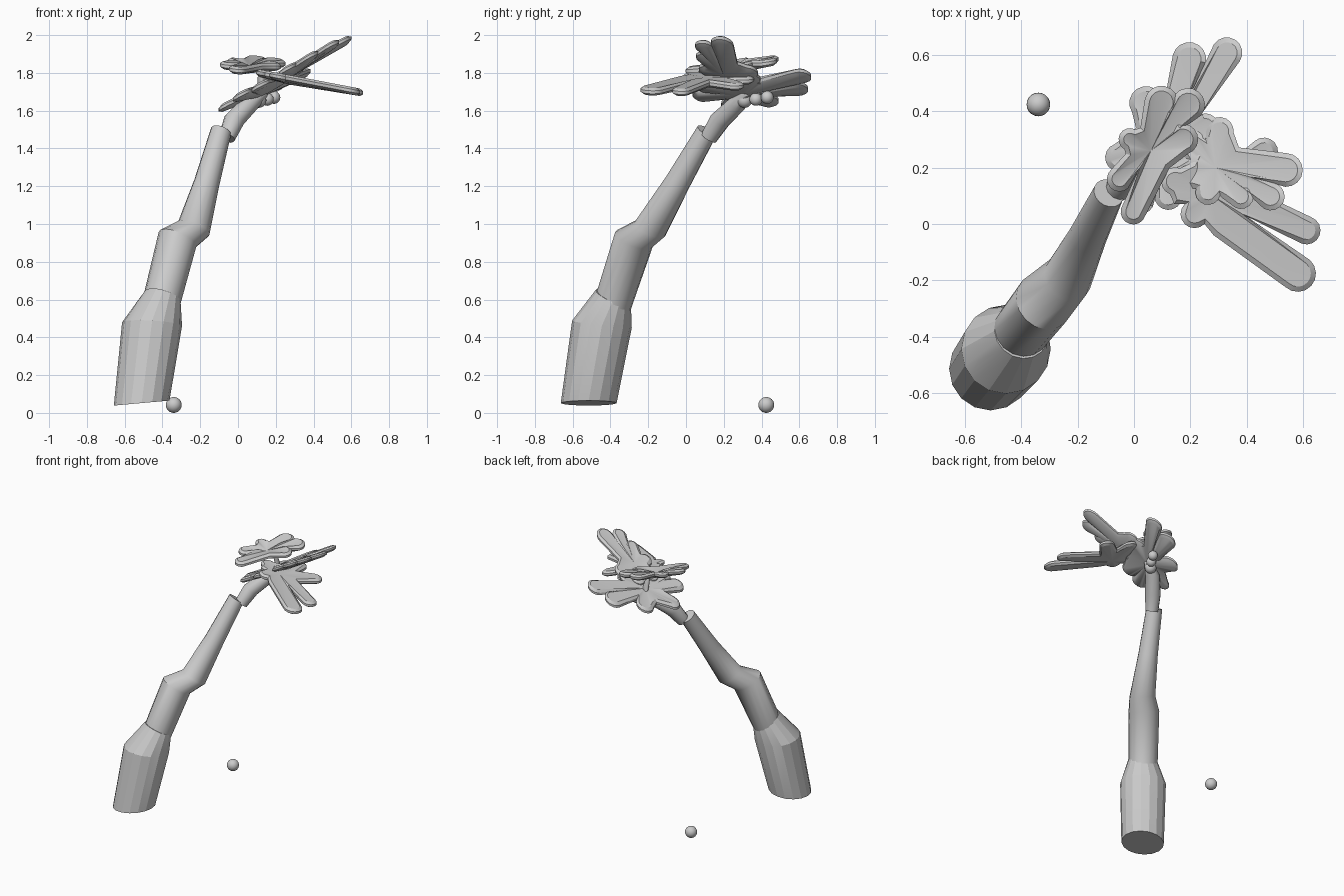
import bpy, bmesh, math
from mathutils import Vector

cube = bpy.data.objects.get("Cube")
if cube:
    bpy.data.objects.remove(cube, do_unlink=True)

GREY = (0.6, 0.6, 0.6, 1.0)
grey = bpy.data.materials.new("plain_grey")
grey.use_nodes = True
grey.diffuse_color = GREY
grey.node_tree.nodes["Principled BSDF"].inputs["Base Color"].default_value = GREY


def finish(bm, name, angle):
    """Turn a bmesh into a shaded object."""
    bmesh.ops.recalc_face_normals(bm, faces=bm.faces)
    mesh = bpy.data.meshes.new(name)
    bm.to_mesh(mesh)
    bm.free()
    mesh.materials.append(grey)
    obj = bpy.data.objects.new(name, mesh)
    bpy.context.collection.objects.link(obj)
    bpy.ops.object.select_all(action='DESELECT')
    obj.select_set(True)
    bpy.context.view_layer.objects.active = obj
    bpy.ops.object.shade_smooth_by_angle(angle=math.radians(angle))
    return obj


def tube(name, rings, sides, angle):
    """Loft circles given as (centre, normal, radius)."""
    bm = bmesh.new()
    loops = []
    for centre, normal, radius in rings:
        turn = Vector((0, 0, 1)).rotation_difference(Vector(normal))
        loop = []
        for i in range(sides):
            a = math.tau * i / sides
            p = turn @ Vector((radius * math.cos(a), radius * math.sin(a), 0))
            loop.append(bm.verts.new(p + Vector(centre)))
        loops.append(loop)
    for low, high in zip(loops, loops[1:]):
        for i in range(sides):
            j = (i + 1) % sides
            bm.faces.new((low[i], low[j], high[j], high[i]))
    bm.faces.new(loops[0][::-1])
    bm.faces.new(loops[-1])
    return finish(bm, name, angle)


def leaf(name, centre, lobes, notch, height, cup):
    """Lobed plate with a bevelled rim; lobes are (tip x, tip y, half width)."""
    c = Vector(centre)
    lobes = [(Vector((x, y)) - c, w) for x, y, w in lobes]
    lobes.sort(key=lambda l: math.atan2(l[0].y, l[0].x))
    angles = [math.atan2(tip.y, tip.x) for tip, w in lobes]
    outline = []
    for k, (tip, w) in enumerate(lobes):
        a = angles[k]
        hub = tip - tip.normalized() * w
        for s in range(9):
            b = a + math.pi * (s / 8 - 0.5)
            outline.append(hub + w * Vector((math.cos(b), math.sin(b))))
        following = angles[(k + 1) % len(lobes)]
        b = a + ((following - a) % math.tau) / 2
        outline.append(notch * Vector((math.cos(b), math.sin(b))))

    bm = bmesh.new()
    top = bm.faces.new([bm.verts.new((p.x, p.y, 0.008)) for p in outline])
    low = bm.faces.new([bm.verts.new((p.x, p.y, -0.008)) for p in outline][::-1])
    count = len(outline)
    tv, lv = list(top.verts), list(low.verts)[::-1]
    for i in range(count):
        j = (i + 1) % count
        bm.faces.new((lv[i], lv[j], tv[j], tv[i]))
    bm.normal_update()
    # sloping rim on both sides, then a dished middle
    for face in (top, low):
        bmesh.ops.inset_region(bm, faces=[face], thickness=0.018, depth=0.012,
                               use_even_offset=False)
        mid = bmesh.ops.poke(bm, faces=[face])["verts"][0]
        mid.co.x = mid.co.y = 0
        mid.co.z -= cup
    for v in bm.verts:
        v.co.x += c.x
        v.co.y += c.y
        v.co.z += height(v.co.x, v.co.y)
    return finish(bm, name, 28)


# Trunk: faceted foot, then the leaning bent stem
tube("trunk_foot", [
    ((-0.51, -0.515, 0.052), (-0.09, 0, 1), 0.148),
    ((-0.455, -0.445, 0.47), (0.06, 0.12, 1), 0.159),
    ((-0.40, -0.385, 0.615), (0.3, 0.4, 1), 0.1),
], 16, 20)
tube("trunk_stem", [
    ((-0.41, -0.39, 0.57), (0.3, 0.35, 1), 0.1),
    ((-0.32, -0.275, 0.92), (0.42, 0.4, 1), 0.107),
    ((-0.235, -0.19, 0.975), (0.45, 0.45, 1), 0.09),
    ((-0.165, -0.045, 1.22), (0.25, 0.5, 1), 0.068),
    ((-0.09, 0.11, 1.49), (0.4, 0.6, 1), 0.056),
], 16, 40)

# Crown stalk joining trunk and leaves
tube("crown_stalk", [
    ((-0.06, 0.12, 1.455), (0.3, 0.6, 1), 0.045),
    ((-0.02, 0.18, 1.55), (0.5, 0.6, 1), 0.055),
    ((0.06, 0.27, 1.635), (0.8, 0.8, 1), 0.05),
    ((0.13, 0.31, 1.69), (0.5, 0.3, 1), 0.03),
    ((0.12, 0.28, 1.80), (0, 0, 1), 0.015),
], 12, 40)

# Leaves
leaf("top_leaf", (0.06, 0.26), [
    (0.23, 0.47, 0.06), (0.11, 0.49, 0.06), (0.225, 0.32, 0.055),
    (-0.05, 0.32, 0.04), (-0.085, 0.13, 0.045), (-0.015, 0.0, 0.045),
], 0.09, lambda x, y: 1.81 + 0.15 * y - 0.1 * x, 0.025)

leaf("side_leaf", (0.29, 0.2), [
    (0.6, 0.19, 0.06), (0.53, 0.075, 0.05), (0.41, 0.065, 0.045),
    (0.25, 0.07, 0.045), (0.12, 0.17, 0.045), (0.17, 0.32, 0.05),
    (0.31, 0.38, 0.05),
], 0.11, lambda x, y: 1.665 + 0.53 * x - 0.15 * (y - 0.2), 0.015)

leaf("front_leaf", (0.28, 0.1), [
    (0.63, -0.22, 0.065), (0.66, -0.04, 0.05), (0.5, 0.29, 0.05),
    (0.3, 0.36, 0.05), (0.1, 0.17, 0.05), (0.18, 0.0, 0.05),
], 0.14, lambda x, y: 1.82 - 0.19 * x, 0.01)

leaf("back_leaf", (0.13, 0.3), [
    (0.21, 0.645, 0.06), (0.36, 0.655, 0.055), (0.01, 0.48, 0.06),
    (-0.1, 0.22, 0.05), (0.0, 0.04, 0.05), (0.12, 0.05, 0.05),
    (0.3, 0.36, 0.05),
], 0.13, lambda x, y: 1.66 + 0.5 * x - 0.1 * (y - 0.2), 0.02)

# Nuts under the crown, and one fallen on the ground
for name, spot, radius in [
    ("hanging_nut_1", (0.11, 0.31, 1.655), 0.04),
    ("hanging_nut_2", (0.155, 0.37, 1.66), 0.034),
    ("hanging_nut_3", (0.19, 0.43, 1.67), 0.034),
    ("fallen_nut", (-0.34, 0.425, 0.042), 0.042),
]:
    bm = bmesh.new()
    bmesh.ops.create_uvsphere(bm, u_segments=20, v_segments=12, radius=radius)
    bmesh.ops.translate(bm, verts=bm.verts, vec=spot)
    finish(bm, name, 40)
